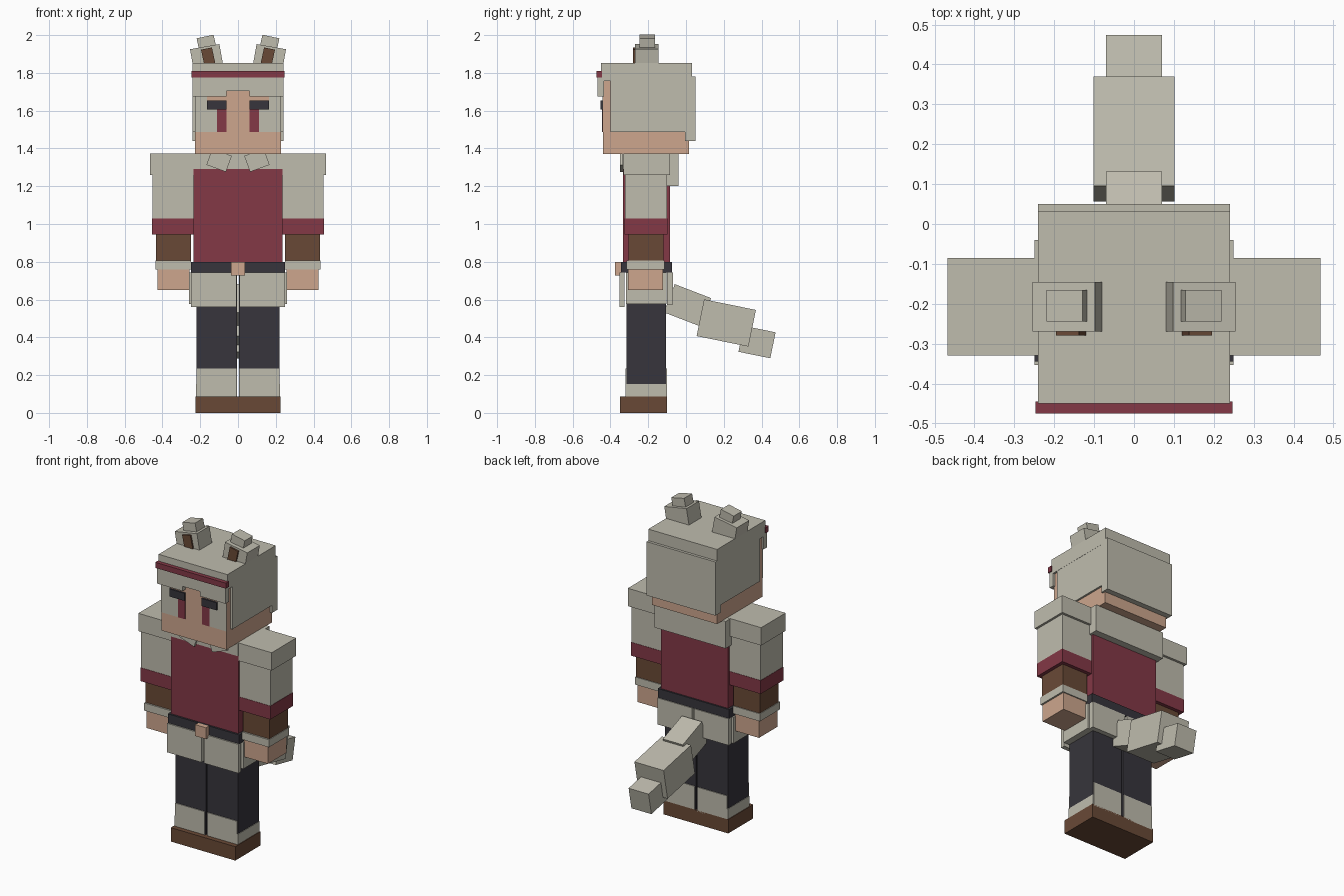
import bpy
from math import radians
from mathutils import Matrix, Vector

if "Cube" in bpy.data.objects:
    bpy.data.objects.remove(bpy.data.objects["Cube"], do_unlink=True)


def material(name, rgb):
    lin = [((c / 255 + 0.055) / 1.055) ** 2.4 for c in rgb] + [1]
    m = bpy.data.materials.new(name)
    m.use_nodes = True
    m.diffuse_color = lin
    m.node_tree.nodes["Principled BSDF"].inputs["Base Color"].default_value = lin
    return m


PALE = material("pale_grey", (191, 188, 174))
RED = material("dark_red", (131, 56, 70))
SKIN = material("skin", (205, 166, 141))
BROWN = material("brown", (105, 73, 54))
DARK = material("charcoal", (55, 53, 60))


def box(name, mat, x, y, z, tilt=0, axis="X"):
    """Box from its three ranges, turned about its own centre."""
    lo, hi = Vector((x[0], y[0], z[0])), Vector((x[1], y[1], z[1]))
    bpy.ops.mesh.primitive_cube_add(size=1)
    ob = bpy.context.object
    ob.name = ob.data.name = name
    ob.data.transform(Matrix.Translation((lo + hi) / 2)
                      @ Matrix.Rotation(radians(tilt), 4, axis)
                      @ Matrix.Diagonal((*(hi - lo), 1)))
    ob.data.materials.append(mat)
    return ob


def pair(name, mat, x, y, z, tilt=0, axis="Y"):
    """The same box on the left (+x) and the right (-x)."""
    box("left_" + name, mat, x, y, z, tilt, axis)
    box("right_" + name, mat, (-x[1], -x[0]), y, z, -tilt, axis)


def wide(name, mat, half, y, z, tilt=0):
    return box(name, mat, (-half, half), y, z, tilt)


# Head and hair
wide("head", SKIN, .228, (-.44, .015), (1.37, 1.78))
wide("hair_top", PALE, .241, (-.45, .033), (1.757, 1.853))
pair("hair_side", PALE, (.21, .24), (-.40, .0), (1.487, 1.77))
wide("hair_back", PALE, .241, (-.005, .05), (1.44, 1.78))
pair("fringe", PALE, (.06, .24), (-.468, -.435), (1.675, 1.79))
wide("fringe_middle", PALE, .06, (-.468, -.435), (1.705, 1.79))
wide("headband", RED, .247, (-.475, -.445), (1.775, 1.81))

# Face
pair("eye_white", PALE, (.11, .228), (-.443, -.437), (1.487, 1.61))
pair("temple_hair", PALE, (.165, .228), (-.443, -.437), (1.605, 1.68))
pair("iris", RED, (.06, .11), (-.444, -.437), (1.487, 1.61))
pair("brow", DARK, (.06, .165), (-.452, -.437), (1.607, 1.655))

# Ears, leaning outwards
pair("ear_base", PALE, (.085, .243), (-.27, -.145), (1.80, 1.94), 10)
pair("ear_inner", BROWN, (.126, .185), (-.28, -.265), (1.82, 1.93), 12)
pair("ear_tip", PALE, (.122, .214), (-.245, -.165), (1.934, 1.993), 12)

# Torso and collar
wide("torso", RED, .235, (-.333, -.085), (.79, 1.29))
wide("collar", PALE, .235, (-.335, -.085), (1.29, 1.372))
wide("collar_back", PALE, .25, (-.10, -.04), (1.2, 1.372))
pair("bow", PALE, (.045, .155), (-.35, -.325), (1.292, 1.382), -20)

# Arms
pair("shoulder", PALE, (.235, .467), (-.33, -.085), (1.26, 1.373))
pair("sleeve", PALE, (.235, .453), (-.323, -.10), (1.03, 1.26))
pair("sleeve_hem", RED, (.235, .455), (-.325, -.098), (.945, 1.03))
pair("forearm", BROWN, (.25, .433), (-.305, -.12), (.80, .945))
pair("wrist_cuff", PALE, (.25, .437), (-.315, -.115), (.76, .808))
pair("hand", SKIN, (.257, .426), (-.308, -.122), (.65, .77))

# Belt and split skirt
wide("belt", DARK, .25, (-.345, -.075), (.742, .80))
wide("buckle", SKIN, .038, (-.375, -.34), (.728, .80))
pair("skirt_front", PALE, (.008, .25), (-.353, -.325), (.56, .743))
pair("skirt_back", PALE, (.008, .25), (-.10, -.07), (.575, .743))
pair("skirt_side", PALE, (.19, .26), (-.318, -.103), (.577, .743))

# Legs and boots
pair("leg", DARK, (.005, .219), (-.315, -.105), (.085, .75))
pair("boot_cuff", PALE, (.009, .222), (-.318, -.102), (.08, .153))
pair("boot_front", PALE, (.009, .217), (-.32, -.31), (.08, .235))
pair("boot_back", PALE, (.009, .217), (-.11, -.10), (.08, .235))
wide("shoes", BROWN, .226, (-.35, -.10), (0, .088))

# Tail, drooping behind
wide("tail_base", PALE, .07, (-.095, .11), (.49, .65), -21)
wide("tail_middle", PALE, .102, (.073, .353), (.377, .575), -11.5)
wide("tail_tip", PALE, .07, (.29, .462), (.305, .445), -11.5)
